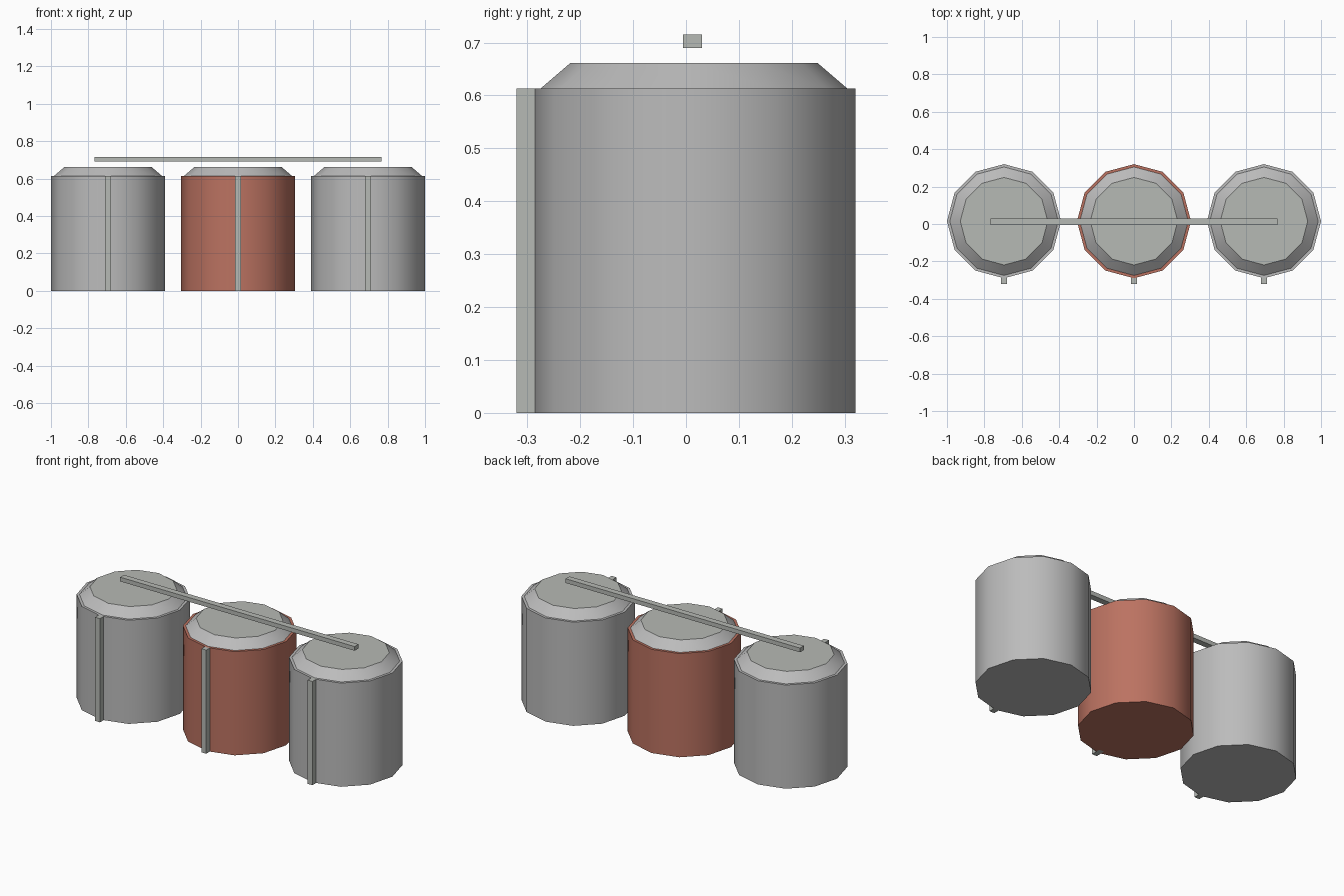
import bpy
import math

if "Cube" in bpy.data.objects:
    bpy.data.objects.remove(bpy.data.objects["Cube"])


def material(name, rgb):
    m = bpy.data.materials.new(name)
    m.diffuse_color = (*rgb, 1)
    m.use_nodes = True
    m.node_tree.nodes["Principled BSDF"].inputs["Base Color"].default_value = m.diffuse_color
    return m


grey = material("light grey metal", (0.50, 0.50, 0.50))
red = material("rust red paint", (0.50, 0.17, 0.12))
trim = material("warm grey trim", (0.47, 0.49, 0.46))

SIDES, CY = 12, 0.015


def drum(name, x, r_low, r_high, z0, z1, mat):
    """Twelve-sided drum or cone with smooth walls and sharp rims."""
    bpy.ops.mesh.primitive_cone_add(vertices=SIDES, radius1=r_low, radius2=r_high,
                                    depth=z1 - z0, location=(x, CY, (z0 + z1) / 2))
    ob = bpy.context.object
    ob.name = name
    ob.data.materials.append(mat)
    bpy.ops.object.shade_smooth_by_angle(angle=math.radians(35))
    return ob


def box(name, lo, hi, mat):
    bpy.ops.mesh.primitive_cube_add(size=1, location=[(a + b) / 2 for a, b in zip(lo, hi)])
    ob = bpy.context.object
    ob.name = name
    ob.scale = [b - a for a, b in zip(lo, hi)]
    bpy.ops.object.transform_apply(location=False, rotation=False, scale=True)
    ob.data.materials.append(mat)


# Three tanks, each with a sloped lid and a front rib
for side, x, paint in (("left", -0.695, grey), ("middle", 0, red), ("right", 0.695, grey)):
    drum(side + "_tank", x, 0.305, 0.305, 0, 0.613, paint)
    lid = drum(side + "_lid", x, 0.29, 0.234, 0.613, 0.661, grey)
    lid.data.materials.append(trim)
    for f in lid.data.polygons:
        if f.normal.z > 0.9:  # flat lid top
            f.material_index = 1
    box(side + "_rib", (x - 0.016, -0.32, 0), (x + 0.016, -0.26, 0.613), trim)

# Pipe running over all the tanks
box("overhead_pipe", (-0.767, -0.006, 0.69), (0.767, 0.03, 0.715), trim)
